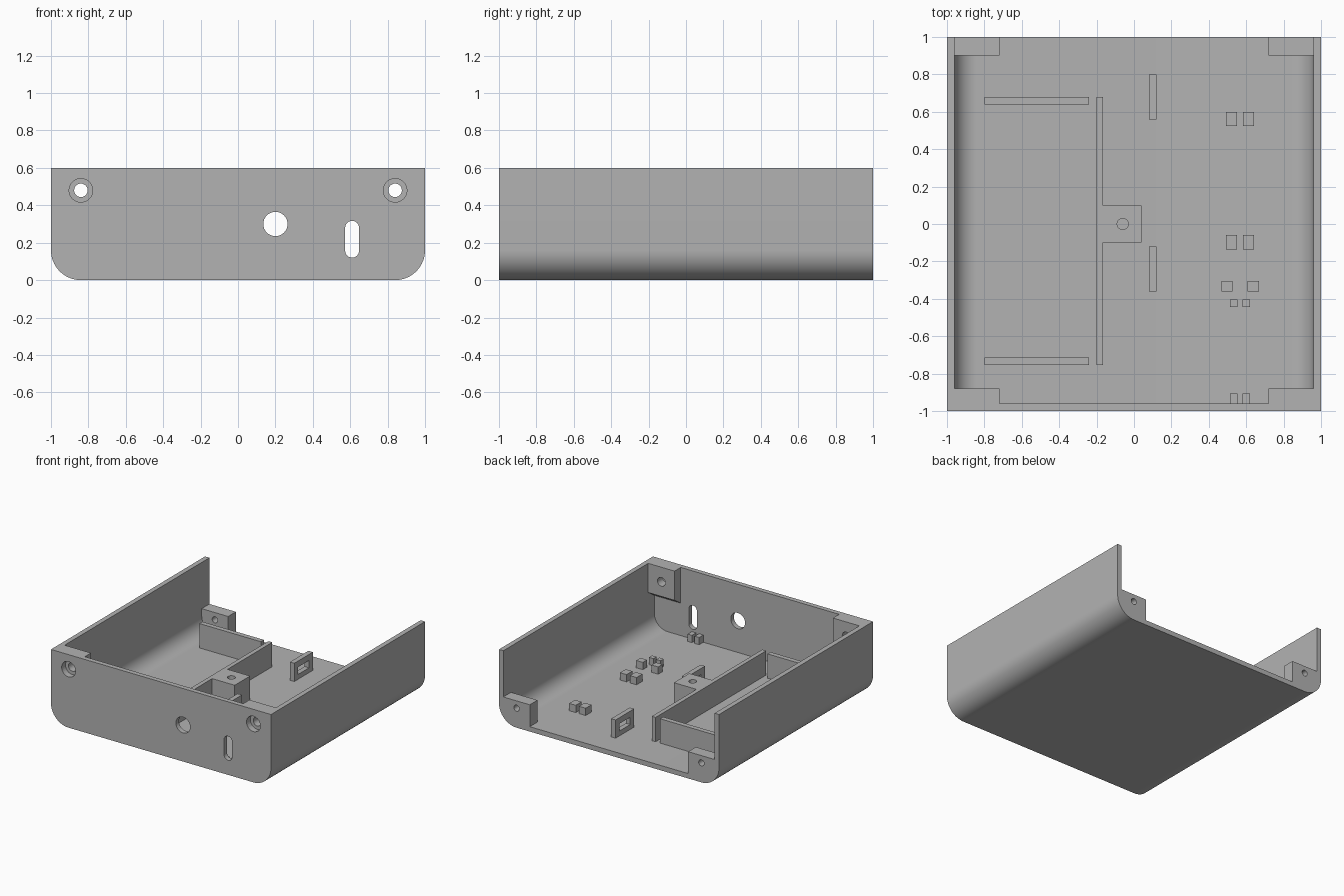
import bpy, bmesh, math
from mathutils import Vector

cube = bpy.data.objects.get("Cube")
if cube:
    bpy.data.objects.remove(cube, do_unlink=True)

grey = bpy.data.materials.new("plain grey")
grey.use_nodes = True
GREY = (0.45, 0.45, 0.45, 1)
grey.diffuse_color = GREY
grey.node_tree.nodes["Principled BSDF"].inputs["Base Color"].default_value = GREY

AXES = {"x": Vector((1, 0, 0)), "y": Vector((0, 1, 0)), "z": Vector((0, 0, 1))}


def prism(name, points, axis, start, end):
    """Extrude a closed 2D outline along an axis from start to end."""
    place = {"x": lambda a, b: (start, a, b),
             "y": lambda a, b: (a, start, b),
             "z": lambda a, b: (a, b, start)}[axis]
    bm = bmesh.new()
    face = bm.faces.new([bm.verts.new(place(*p)) for p in points])
    new = bmesh.ops.extrude_face_region(bm, geom=[face])["geom"]
    moved = [v for v in new if isinstance(v, bmesh.types.BMVert)]
    bmesh.ops.translate(bm, verts=moved, vec=AXES[axis] * (end - start))
    bmesh.ops.recalc_face_normals(bm, faces=bm.faces)
    mesh = bpy.data.meshes.new(name)
    bm.to_mesh(mesh)
    bm.free()
    mesh.materials.append(grey)
    obj = bpy.data.objects.new(name, mesh)
    bpy.context.collection.objects.link(obj)
    return obj


def box(name, x0, x1, y0, y1, z0, z1):
    return prism(name, [(x0, y0), (x1, y0), (x1, y1), (x0, y1)], "z", z0, z1)


def arc(cx, cy, r, a0, a1, n):
    return [(cx + r * math.cos(math.radians(a0 + (a1 - a0) * i / n)),
             cy + r * math.sin(math.radians(a0 + (a1 - a0) * i / n)))
            for i in range(n + 1)]


def rod(cx, cy, r, axis, start, end):
    return prism("cutter", arc(cx, cy, r, 0, 360, 32)[:-1], axis, start, end)


def activate(obj):
    bpy.ops.object.select_all(action="DESELECT")
    obj.select_set(True)
    bpy.context.view_layer.objects.active = obj


def cut(obj, *cutters, operation="DIFFERENCE"):
    """Apply boolean tools, drop them, then smooth the round faces."""
    activate(obj)
    for tool in cutters:
        mod = obj.modifiers.new("cut", "BOOLEAN")
        mod.operation = operation
        mod.solver = "EXACT"
        mod.object = tool
        bpy.ops.object.modifier_apply(modifier=mod.name)
        bpy.data.objects.remove(tool, do_unlink=True)
    bpy.ops.object.shade_smooth_by_angle(angle=math.radians(30))


def tray_outline(half, base, radius, top):
    c = half - radius
    return ([(-half, top)] + arc(-c, base + radius, radius, 180, 270, 16)
            + arc(c, base + radius, radius, 270, 360, 16) + [(half, top)])


# Tray with rounded lower edges, open at the back
tray = prism("tray", tray_outline(1, 0, 0.16, 0.6), "y", -1, 1)
cut(tray, prism("cutter", tray_outline(0.96, 0.04, 0.12, 0.8), "y", -0.96, 1.2))

# Front corner mounts, sloped underneath, joined to the tray
for side in (-1, 1):
    a, b = sorted((0.72 * side, 0.97 * side))
    mount = prism("front_mount", [(-0.97, 0.6), (-0.88, 0.6), (-0.88, 0.36), (-0.97, 0.3)],
                  "x", a, b)
    cut(tray, mount, operation="UNION")

# Front openings: round hole, slot and counterbored screw holes
slot = arc(0.61, 0.28, 0.037, 0, 180, 12) + arc(0.61, 0.157, 0.037, 180, 360, 12)
cut(tray, rod(0.2, 0.3, 0.065, "y", -1.1, -0.9),
    prism("cutter", slot, "y", -1.1, -0.9))
for x in (-0.84, 0.84):
    cut(tray, rod(x, 0.48, 0.063, "y", -1.1, -0.95), rod(x, 0.48, 0.036, "y", -1.1, -0.8))

# Back corner mounts following the rounded edge
for side, word in ((-1, "right"), (1, "left")):
    outline = [(0.72, 0.03), (0.93, 0.03), (0.97, 0.07), (0.97, 0.22), (0.72, 0.22)]
    mount = prism("back_mount_" + word, [(side * x, z) for x, z in outline], "y", 0.9, 1)
    cut(mount, rod(side * 0.84, 0.16, 0.025, "y", 0.8, 1.1))

# Compartment fences
FLOOR, FENCE = 0.03, 0.24
box("back_fence", -0.8, -0.24, 0.64, 0.68, FLOOR, FENCE)
box("front_fence", -0.8, -0.24, -0.755, -0.715, FLOOR, FENCE)
divider = box("divider", -0.2, -0.165, -0.755, 0.68, FLOOR, FENCE)
cut(divider, box("screw_post", -0.18, 0.04, -0.1, 0.1, FLOOR, FENCE), operation="UNION")
cut(divider, rod(-0.06, 0, 0.03, "z", 0.08, 0.4))

# Upright loops with a window
for y in (0.68, -0.24):
    loop = box("strap_loop", 0.08, 0.12, y - 0.12, y + 0.12, FLOOR, 0.19)
    cut(loop, box("cutter", 0, 0.2, y - 0.07, y + 0.07, 0.08, 0.14))

# Pairs of small locating blocks: offset from centre, y, width, depth
for gap, y, w, d in ((0.045, 0.5625, 0.06, 0.075), (0.045, -0.0975, 0.06, 0.075),
                     (0.07, -0.333, 0.06, 0.055), (0.0325, -0.425, 0.04, 0.04),
                     (0.0325, -0.933, 0.04, 0.055)):
    for side in (-1, 1):
        x = 0.567 + side * gap
        box("locating_block", x - w / 2, x + w / 2, y - d / 2, y + d / 2, FLOOR, 0.1)
